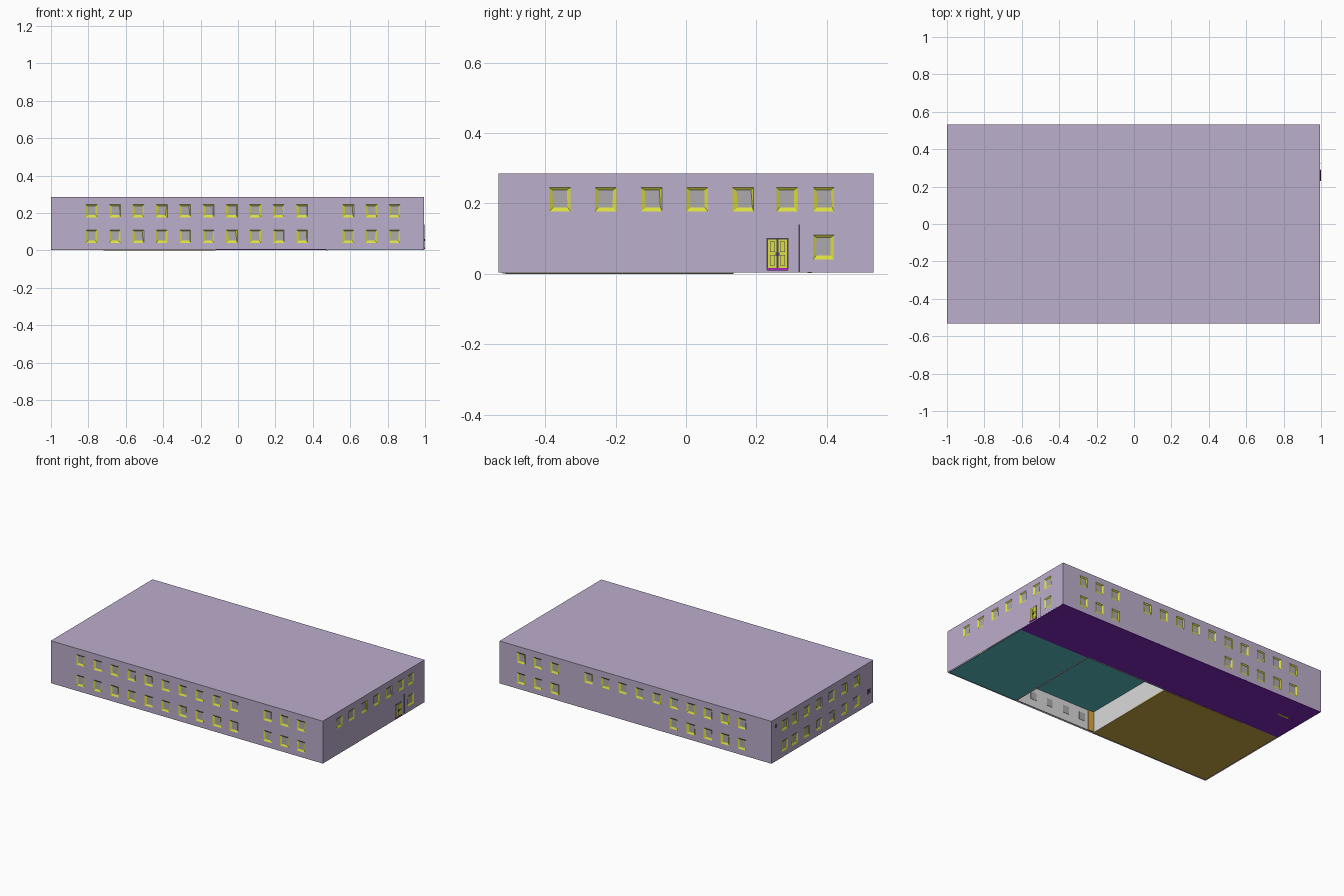
import bpy, bmesh, random
from mathutils import Vector

random.seed(4)
if "Cube" in bpy.data.objects:
    bpy.data.objects.remove(bpy.data.objects["Cube"])


def material(name, *rgb):
    m = bpy.data.materials.new(name)
    m.use_nodes = True
    m.diffuse_color = (*rgb, 1)
    m.node_tree.nodes["Principled BSDF"].inputs["Base Color"].default_value = (*rgb, 1)
    return m


MAUVE = material("mauve_wall", .5, .425, .6)
YELLOW = material("yellow_frame", .72, .74, .05)
GLASS = material("grey_glass", .42, .4, .43)
PURPLE = material("purple_floor", .22, .02, .5)
TEAL = material("teal_floor", .1, .52, .54)
BROWN = material("brown_floor", .58, .39, .06)
WHITE = material("white_plaster", .7, .7, .7)
ORANGE = material("orange_door", .7, .4, .06)
DARK = material("dark_metal", .07, .06, .09)
MAGENTA = material("magenta_step", .4, .02, .5)

X0, X1, Y, Z0, Z1 = -1, .995, .533, .004, .285
W = .03                       # half window width
LOW, HIGH = (.04, .11), (.177, .245)
HOLE0, HOLE1, CORRIDOR = -.12, .47, .135


def make_object(name, bm, mats):
    mesh = bpy.data.meshes.new(name)
    bm.to_mesh(mesh)
    bm.free()
    for m in mats:
        mesh.materials.append(m)
    ob = bpy.data.objects.new(name, mesh)
    bpy.context.collection.objects.link(ob)
    return ob


def box(name, mat, x, y, z):
    """Box spanning the given x, y and z ranges."""
    bm = bmesh.new()
    bmesh.ops.create_cube(bm, size=1)
    for v in bm.verts:
        v.co = [r[0] if c < 0 else r[1] for c, r in zip(v.co, (x, y, z))]
    return make_object(name, bm, [mat])


def wall(name, origin, along, length, upper, lower):
    """Wall split into cells; window cells become shallow splayed recesses with a pane."""
    o, u, up = Vector(origin), Vector(along), Vector((0, 0, 1))
    n = u.cross(up)
    centres = sorted(upper)
    cuts = [0] + [c + s for c in centres for s in (-W, W)] + [length]
    rows = [Z0, *LOW, *HIGH, Z1]
    bm = bmesh.new()

    def point(a, z, depth=0):
        return bm.verts.new(o + u * a + up * z - n * depth)

    for i in range(len(cuts) - 1):
        for j in range(len(rows) - 1):
            a, b, z, t = cuts[i], cuts[i + 1], rows[j], rows[j + 1]
            rim = [point(a, z), point(b, z), point(b, t), point(a, t)]
            c = centres[i // 2] if i % 2 else None
            if c is None or not ((j == 3) or (j == 1 and c in lower)):
                bm.faces.new(rim)
                continue
            j1, j2 = random.uniform(-.004, .004), random.uniform(-.004, .004)
            pane = [point(a + .012 + j1, z + .012, .005), point(b - .007 + j1, z + .012, .005),
                    point(b - .007 + j2, t - .007, .005), point(a + .012 + j2, t - .007, .005)]
            bm.faces.new(pane).material_index = 2
            for k in range(4):
                m = (k + 1) % 4
                bm.faces.new((rim[k], rim[m], pane[m], pane[k])).material_index = 1
    bmesh.ops.remove_doubles(bm, verts=bm.verts, dist=.0001)
    make_object(name, bm, [MAUVE, YELLOW, GLASS])


# Four outer walls
long_row = [-.783 + i * .125 for i in range(10)] + [.59, .713, .836]
short_row = [-.358 + i * .13 for i in range(5)] + [.287, .391]
front = [x - X0 for x in long_row]
back = [X1 - x for x in long_row]
right = [y + Y for y in short_row]
left = [Y - y for y in short_row]
back_low = [c for c, x in zip(back, long_row) if x > .5 or x < -.25]
wall("front_wall", (X0, -Y, 0), (1, 0, 0), X1 - X0, front, front)
wall("back_wall", (X1, Y, 0), (-1, 0, 0), X1 - X0, back, back_low)
wall("right_wall", (X1, -Y, 0), (0, 1, 0), 2 * Y, right, right[-1:])
wall("left_wall", (X0, Y, 0), (0, -1, 0), 2 * Y, left, left)
box("roof", MAUVE, (X0, X1), (-Y, Y), (Z1 - .006, Z1))

# Ground floors, with one room left open underneath
box("corridor_floor", PURPLE, (X0 + .004, X1 - .004), (CORRIDOR, Y - .004), (.0035, .007))
box("brown_floor", BROWN, (X0 + .008, HOLE0), (-Y + .008, CORRIDOR), (.0035, .007))
box("brown_floor_slab", BROWN, (-.72, HOLE0), (-Y + .02, CORRIDOR), (0, .0035))
box("teal_floor", TEAL, (HOLE1 + .008, X1 - .008), (-Y + .008, CORRIDOR), (.0035, .007))

# Open room: ceiling, partitions and inner face of the front wall
box("room_ceiling", TEAL, (HOLE0, HOLE1), (-Y + .014, CORRIDOR), (.14, .146))
for name, x in (("room_left_partition", HOLE1), ("room_right_partition", HOLE0 - .008)):
    box(name, WHITE, (x, x + .008), (-Y + .012, CORRIDOR), (.001, .14))
box("room_back_partition", WHITE, (HOLE0, HOLE1), (CORRIDOR, CORRIDOR + .008), (.003, .14))
box("room_front_lining", WHITE, (HOLE0, HOLE1), (-Y + .011, -Y + .014), (Z0, .14))
box("room_door", ORANGE, (HOLE0, HOLE0 + .04), (-Y + .014, -Y + .02), (Z0, .138))
for x in long_row:
    if HOLE0 + .06 < x < HOLE1:
        box("inner_pane", GLASS, (x - .022, x + .022), (-Y + .014, -Y + .016), (.055, .105))

# Double entrance door on the right wall
box("door_frame", DARK, (X1, X1 + .001), (.229, .291), (.012, .102))
box("door_threshold", MAGENTA, (X1, X1 + .005), (.23, .29), (.009, .017))
for s in (-1, 1):
    def span(p, q):
        return tuple(sorted((.26 + s * p, .26 + s * q)))
    box("door_leaf", YELLOW, (X1, X1 + .002), span(.003, .027), (.017, .098))
    for z in (.024, .062):
        box("door_moulding", DARK, (X1, X1 + .0025), span(.007, .022), (z, z + .03))
        box("door_panel", YELLOW, (X1, X1 + .003), span(.0085, .0205), (z + .0015, z + .0285))
    box("door_handle", DARK, (X1, X1 + .004), span(.003, .006), (.05, .06))
box("wall_pipe", DARK, (X1, X1 + .001), (.32, .324), (.005, .14))

# Small fixtures on the left wall and under the corridor
box("left_upper_fixture", DARK, (X0 - .001, X0), (.475, .495), (.225, .25))
box("left_lower_fixture", DARK, (X0 - .001, X0), (-.505, -.475), (.08, .11))
box("floor_hatch", YELLOW, (-.9, -.82), (.345, .358), (.002, .0035))
